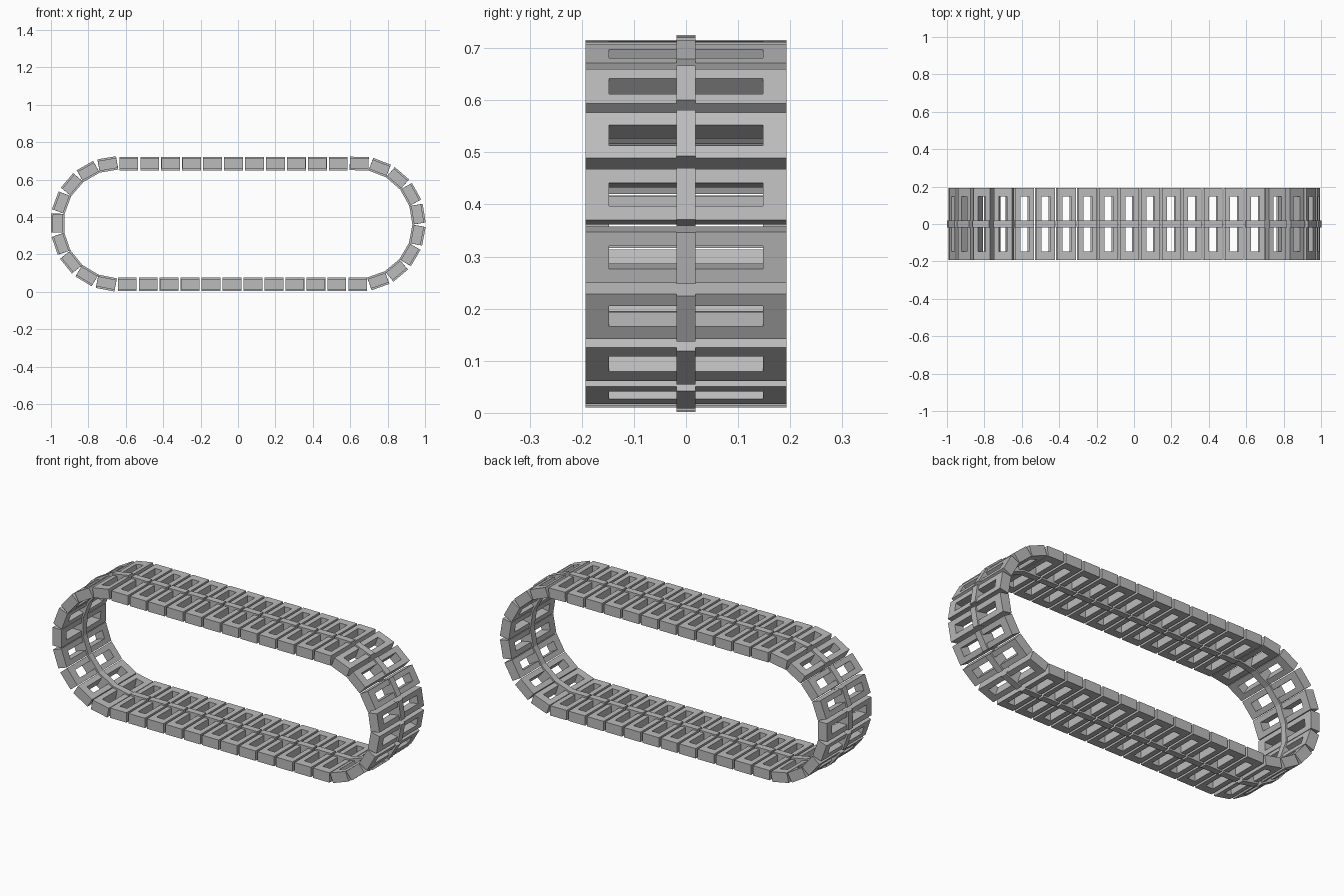
import bpy, bmesh, math
from mathutils import Matrix

cube = bpy.data.objects.get("Cube")
if cube:
    bpy.data.objects.remove(cube, do_unlink=True)

# One plain grey material
grey = bpy.data.materials.new("track_grey")
grey.use_nodes = True
colour = (0.5, 0.5, 0.5, 1)
grey.diffuse_color = colour
grey.node_tree.nodes["Principled BSDF"].inputs["Base Color"].default_value = colour

# Loop dimensions: two straights joined by half circles
HALF_STRAIGHT, RADIUS, MID_Z = 0.6415, 0.3225, 0.363
LINKS = 41
STRAIGHT = 2 * HALF_STRAIGHT
ARC = math.pi * RADIUS
PITCH = 2 * (STRAIGHT + ARC) / LINKS


def add_frame(bm, half_len, half_width, hole_len, hole_width, half_thick):
    """Rectangular frame with one opening, extruded from a ring of quads."""
    def ring(x, y):
        return [bm.verts.new((sx * x, sy * y, -half_thick))
                for sx, sy in ((-1, -1), (1, -1), (1, 1), (-1, 1))]
    outer, inner = ring(half_len, half_width), ring(hole_len, hole_width)
    faces = []
    for i in range(4):
        j = (i + 1) % 4
        faces.append(bm.faces.new((outer[i], outer[j], inner[j], inner[i])))
    result = bmesh.ops.extrude_face_region(bm, geom=faces, use_keep_orig=True)
    top = [v for v in result["geom"] if isinstance(v, bmesh.types.BMVert)]
    bmesh.ops.translate(bm, verts=top, vec=(0, 0, 2 * half_thick))


def make_link_mesh():
    bm = bmesh.new()
    add_frame(bm, 0.05, 0.193, 0.0225, 0.148, 0.027)
    # Thicker centre rib, splitting the opening into two windows
    bmesh.ops.create_cube(bm, size=1, matrix=Matrix.Diagonal((0.101, 0.036, 0.072, 1)))
    bmesh.ops.recalc_face_normals(bm, faces=bm.faces)
    mesh = bpy.data.meshes.new("track_link")
    bm.to_mesh(mesh)
    bm.free()
    mesh.materials.append(grey)
    return mesh


def place_on_loop(s):
    """Position and turn at distance s, clockwise from the top left."""
    s %= 2 * (STRAIGHT + ARC)
    side = 1
    turn = 0
    if s >= STRAIGHT + ARC:
        s -= STRAIGHT + ARC
        side, turn = -1, math.pi
    if s < STRAIGHT:
        x, z = s - HALF_STRAIGHT, RADIUS
        angle = 0
    else:
        angle = (s - STRAIGHT) / RADIUS
        x = HALF_STRAIGHT + RADIUS * math.sin(angle)
        z = RADIUS * math.cos(angle)
    return (side * x, 0, MID_Z + side * z), turn + angle


# Links all around the loop, with a joint near the right end
link_mesh = make_link_mesh()
start = STRAIGHT + ARC / 2 + PITCH / 2 + 0.004
for i in range(LINKS):
    location, angle = place_on_loop(start + i * PITCH)
    link = bpy.data.objects.new(f"track_link_{i + 1:02d}", link_mesh)
    link.location = location
    link.rotation_euler = (0, angle, 0)
    bpy.context.collection.objects.link(link)
